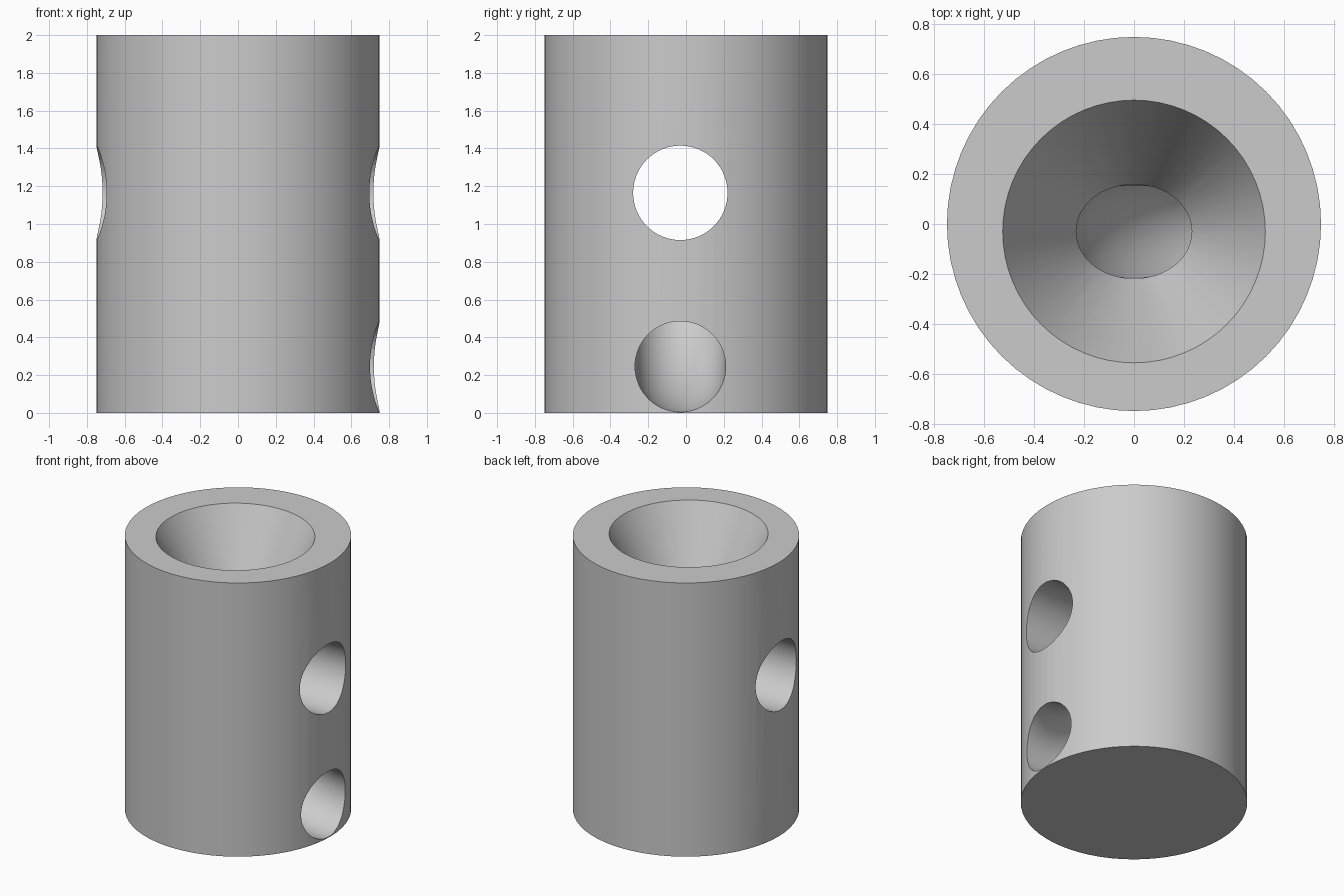
import bpy
import bmesh
from math import sin, cos, pi, radians
from mathutils import Matrix, Vector

cube = bpy.data.objects.get("Cube")
if cube:
    bpy.data.objects.remove(cube, do_unlink=True)

HEIGHT = 2.0
RADIUS = 0.75
HOLE_Y = -0.03      # all channels share this offset
CROSS_Z = 1.165
EXIT_Z = 0.245
EXIT_R = 0.24

grey = bpy.data.materials.new("plain grey")
grey.use_nodes = True
colour = (0.6, 0.6, 0.6, 1)
grey.diffuse_color = colour
grey.node_tree.nodes["Principled BSDF"].inputs["Base Color"].default_value = colour


def add_object(name, bm):
    bmesh.ops.recalc_face_normals(bm, faces=bm.faces)
    mesh = bpy.data.meshes.new(name)
    bm.to_mesh(mesh)
    bm.free()
    mesh.materials.append(grey)
    obj = bpy.data.objects.new(name, mesh)
    bpy.context.collection.objects.link(obj)
    return obj


def add_cone(name, r1, r2, depth, matrix, sides=64):
    bm = bmesh.new()
    bmesh.ops.create_cone(bm, cap_ends=True, segments=sides, radius1=r1,
                          radius2=r2, depth=depth, matrix=matrix)
    return add_object(name, bm)


def add_elbow(name, radius, bend, steps=32, sides=64):
    """Tube bending a quarter turn from straight down to the +x side."""
    bm = bmesh.new()
    path = []
    for i in range(steps + 1):
        a = pi / 2 * i / steps
        centre = Vector((bend - bend * cos(a), HOLE_Y, EXIT_Z + bend - bend * sin(a)))
        path.append((centre, Vector((cos(a), 0, sin(a)))))
    # run slightly past the wall so the exit is open
    path.append((path[-1][0] + Vector((0.05, 0, 0)), path[-1][1]))
    rings = []
    for centre, across in path:
        ring = []
        for j in range(sides):
            t = 2 * pi * j / sides
            offset = across * cos(t) + Vector((0, sin(t), 0))
            ring.append(bm.verts.new(centre + offset * radius))
        rings.append(ring)
    for lower, upper in zip(rings, rings[1:]):
        for j in range(sides):
            k = (j + 1) % sides
            bm.faces.new((lower[j], lower[k], upper[k], upper[j]))
    bm.faces.new(rings[0])
    bm.faces.new(rings[-1])
    return add_object(name, bm)


# Main cylinder
body = add_cone("body", RADIUS, RADIUS, HEIGHT,
                Matrix.Translation((0, 0, HEIGHT / 2)))

# Channels: funnel from the top, straight cross tunnel, curved exit
apex, funnel_top, slope = 0.955, 2.1, 0.504
depth = funnel_top - apex
funnel = add_cone("funnel_cutter", 0, depth * slope, depth,
                  Matrix.Translation((0, HOLE_Y, apex + depth / 2)))
tunnel = add_cone("tunnel_cutter", 0.25, 0.25, 2,
                  Matrix.Translation((0, HOLE_Y, CROSS_Z)) @ Matrix.Rotation(pi / 2, 4, "Y"))
elbow = add_elbow("elbow_cutter", EXIT_R, RADIUS)

bpy.ops.object.select_all(action="DESELECT")
bpy.context.view_layer.objects.active = body
body.select_set(True)
for cutter in (tunnel, funnel, elbow):
    cutter.hide_render = True
    mod = body.modifiers.new(cutter.name, "BOOLEAN")
    mod.operation = "DIFFERENCE"
    mod.solver = "EXACT"
    mod.object = cutter
    bpy.ops.object.modifier_apply(modifier=mod.name)
    bpy.data.objects.remove(cutter, do_unlink=True)

bpy.ops.object.shade_smooth_by_angle(angle=radians(30))
